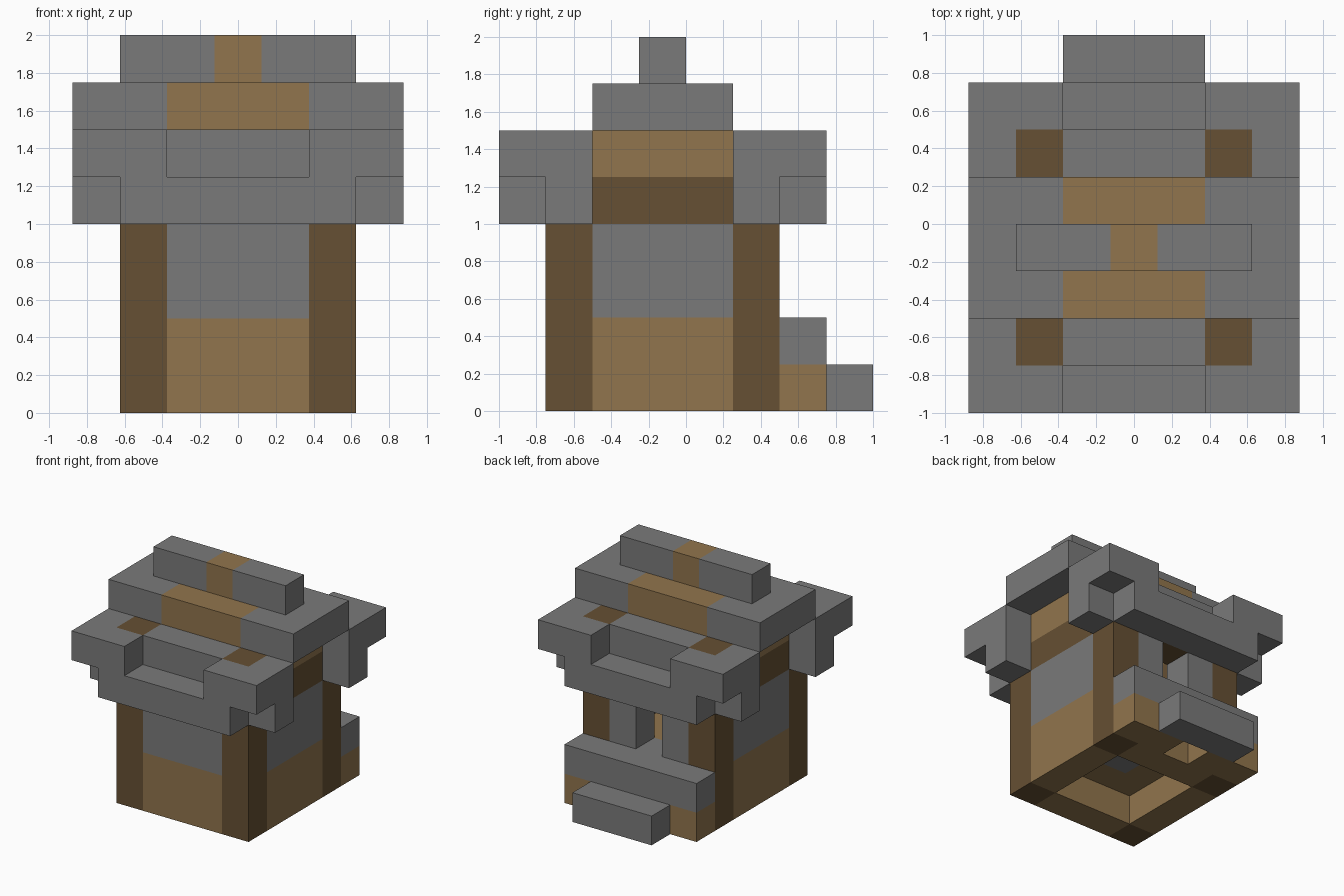
import bpy
import bmesh

cube = bpy.data.objects.get("Cube")
if cube:
    bpy.data.objects.remove(cube, do_unlink=True)

UNIT = 0.25  # edge length of one building block


def make_material(name, color):
    mat = bpy.data.materials.new(name)
    mat.use_nodes = True
    rgba = (*color, 1)
    mat.diffuse_color = rgba
    mat.node_tree.nodes["Principled BSDF"].inputs["Base Color"].default_value = rgba
    return mat


STONE = make_material("stone grey", (0.195, 0.195, 0.195))
PLANK = make_material("plank tan", (0.283, 0.178, 0.074))
LOG = make_material("log brown", (0.133, 0.080, 0.033))


def part(name, mat, *boxes, sides=False, ends=False):
    """Boxes as (x, y, z) ranges in blocks; sides/ends mirror them across the house."""
    bm = bmesh.new()
    boxes = list(boxes)
    if sides:
        boxes += [((-x[1], -x[0]), y, z) for x, y, z in boxes]
    if ends:
        boxes += [(x, (-1 - y[1], -1 - y[0]), z) for x, y, z in boxes]
    for box in boxes:
        verts = bmesh.ops.create_cube(bm, size=1)["verts"]
        for v in verts:
            v.co = [UNIT * (lo + (c + 0.5) * (hi - lo)) for c, (lo, hi) in zip(v.co, box)]
    mesh = bpy.data.meshes.new(name)
    bm.to_mesh(mesh)
    bm.free()
    mesh.materials.append(mat)
    obj = bpy.data.objects.new(name, mesh)
    bpy.context.collection.objects.link(obj)
    return obj


# Shared ranges
MID = (-1.5, 1.5)      # between the posts
CORE = (-0.5, 0.5)     # single middle block
WALL = (1.5, 2.5)      # side wall thickness
BODY = (-2.5, 2.5)     # full house width
ROOM = (-2, 1)         # room depth
FRONT, BACK = (-3, -2), (1, 2)
PORCH = (2, 3)

# Corner posts and ring beam
part("corner_posts", LOG, (WALL, BACK, (0, 6)), sides=True, ends=True)
part("side_beams", LOG, (WALL, ROOM, (4, 5)), sides=True)
part("end_beams", LOG, (MID, BACK, (4, 5)), ends=True)

# Side walls
part("side_wall_bases", PLANK, (WALL, ROOM, (0, 2)), sides=True)
part("side_walls", STONE, (WALL, ROOM, (2, 4)), sides=True)
part("side_wall_tops", PLANK, (WALL, ROOM, (5, 6)), sides=True)

# Front wall
part("front_wall_base", PLANK, (MID, FRONT, (0, 2)))
part("front_wall", STONE, (MID, FRONT, (2, 4)))

# Back wall with doorway
part("back_wall_base", PLANK, (MID, BACK, (0, 1)))
part("back_wall_sills", PLANK, ((0.5, 1.5), BACK, (1, 2)), sides=True)
part("door_threshold", STONE, (CORE, BACK, (1, 2)))
part("back_walls", STONE, ((0.5, 1.5), BACK, (2, 4)), sides=True)

# Raised floor with a stone hearth in the middle
part("floor", PLANK, ((-1.5, -0.5), ROOM, (1, 2)), ((0.5, 1.5), ROOM, (1, 2)),
     (CORE, (-2, -1), (1, 2)), (CORE, (0, 1), (1, 2)))
part("hearth", STONE, (CORE, (-1, 0), (1, 2)))

# Porch and step
part("porch_supports", PLANK, ((0.5, 2.5), PORCH, (0, 1)), sides=True)
part("porch", STONE, (BODY, PORCH, (1, 2)))
part("step", STONE, (MID, (3, 4), (0, 1)))

# Eaves at both ends
part("lower_eaves", STONE, (BODY, PORCH, (4, 5)), ends=True)
part("eave_corners", STONE, ((1.5, 3.5), PORCH, (5, 6)),
     ((2.5, 3.5), BACK, (4, 6)), sides=True, ends=True)
part("upper_eaves", STONE, (MID, BACK, (5, 6)), ends=True)

# Roof and ridge
part("roof_sides", STONE, ((1.5, 3.5), ROOM, (6, 7)), sides=True)
part("roof_middle", PLANK, (MID, ROOM, (6, 7)))
part("ridge_sides", STONE, ((0.5, 2.5), (-1, 0), (7, 8)), sides=True)
part("ridge_middle", PLANK, (CORE, (-1, 0), (7, 8)))
